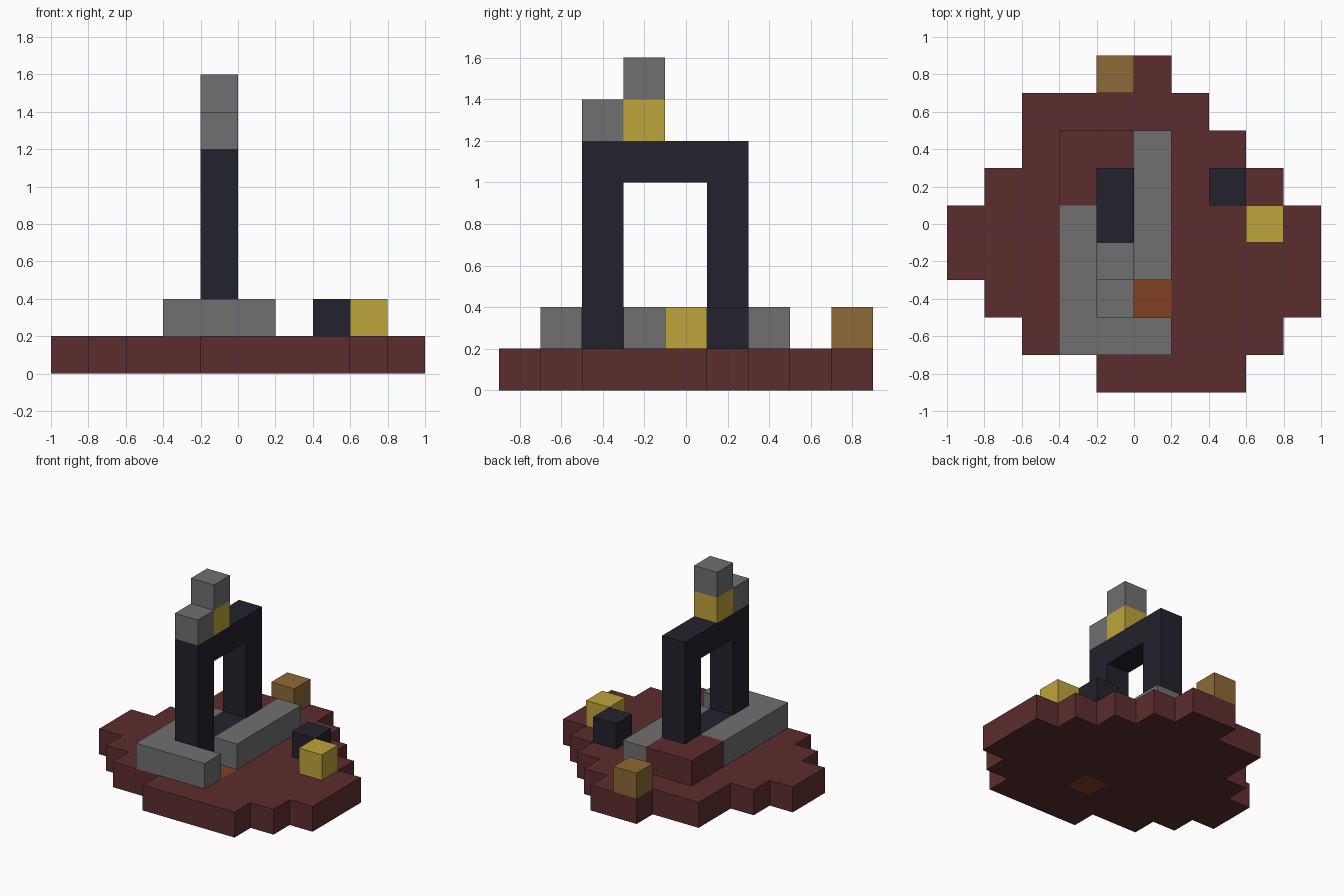
import bpy, bmesh
from mathutils import Vector

cube = bpy.data.objects.get("Cube")
if cube:
    bpy.data.objects.remove(cube, do_unlink=True)

CELL = 0.2
ORIGIN = Vector((-1.0, -0.9, 0.0))


def material(name, rgb):
    """Flat material from 8-bit display colour."""
    lin = [((c / 255 + 0.055) / 1.055) ** 2.4 for c in rgb] + [1.0]
    mat = bpy.data.materials.new(name)
    mat.use_nodes = True
    mat.diffuse_color = lin
    bsdf = mat.node_tree.nodes["Principled BSDF"]
    bsdf.inputs["Base Color"].default_value = lin
    bsdf.inputs["Roughness"].default_value = 0.9
    return mat


red = material("dark red rock", (92, 45, 45))
grey = material("grey stone", (112, 112, 112))
dark = material("blue black stone", (34, 34, 44))
gold = material("gold", (190, 164, 59))
brown = material("brown wood", (142, 106, 54))
orange = material("molten orange", (130, 65, 35))


def box(x, y, z):
    """Cells of a block; each argument is a (first, past last) range."""
    return {(i, j, k) for i in range(*x) for j in range(*y) for k in range(*z)}


def one(x, y, z):
    return {(x, y, z)}


# Ground: one row of cells for each step in y
rows = [(4, 8), (2, 9), (1, 10), (0, 10), (0, 10), (1, 9), (2, 8), (2, 7), (4, 6)]
lava = one(5, 2, 0)
ground = set()
for j, span in enumerate(rows):
    ground |= box(span, (j, j + 1), (0, 1))
ground -= lava

# Ring-shaped gateway standing along y
gateway = box((4, 5), (2, 6), (1, 6)) - box((4, 5), (3, 5), (2, 5))

parts = {
    "ground": (ground, red),
    "lava_pool": (lava, orange),
    "gateway": (gateway, dark),
    "front_kerb": (box((3, 6), (1, 2), (1, 2)), grey),
    "right_kerb": (box((3, 4), (2, 5), (1, 2)), grey),
    "left_kerb": (box((5, 6), (3, 7), (1, 2)), grey),
    "back_kerb": (box((3, 4), (5, 7), (1, 2)) | one(4, 6, 1), red),
    "gateway_step": (one(4, 2, 6), grey),
    "gateway_gold_block": (one(4, 3, 6), gold),
    "gateway_cap": (one(4, 3, 7), grey),
    "loose_dark_block": (one(7, 5, 1), dark),
    "loose_gold_block": (one(8, 4, 1), gold),
    "chest_block": (one(4, 8, 1), brown),
}
occupied = set().union(*(cells for cells, _ in parts.values()))


def build(name, cells, mat):
    """Mesh the exposed sides of the cells and merge flat areas."""
    bm = bmesh.new()
    for cell in sorted(cells):
        centre = Vector(cell) + Vector((0.5, 0.5, 0.5))
        for axis in range(3):
            for side in (-1, 1):
                n = Vector((0, 0, 0))
                n[axis] = side
                if tuple(int(c + d) for c, d in zip(cell, n)) in occupied:
                    continue
                u = Vector((0, 0, 0))
                u[(axis + 1) % 3] = 0.5
                v = n.cross(u)
                mid = centre + n * 0.5
                corners = (mid - u - v, mid + u - v, mid + u + v, mid - u + v)
                bm.faces.new([bm.verts.new(ORIGIN + c * CELL) for c in corners])
    bmesh.ops.remove_doubles(bm, verts=bm.verts, dist=0.001)
    bmesh.ops.dissolve_limit(bm, angle_limit=0.02, verts=bm.verts, edges=bm.edges)
    mesh = bpy.data.meshes.new(name)
    bm.to_mesh(mesh)
    bm.free()
    mesh.materials.append(mat)
    bpy.context.collection.objects.link(bpy.data.objects.new(name, mesh))


for name, (cells, mat) in parts.items():
    build(name, cells, mat)
